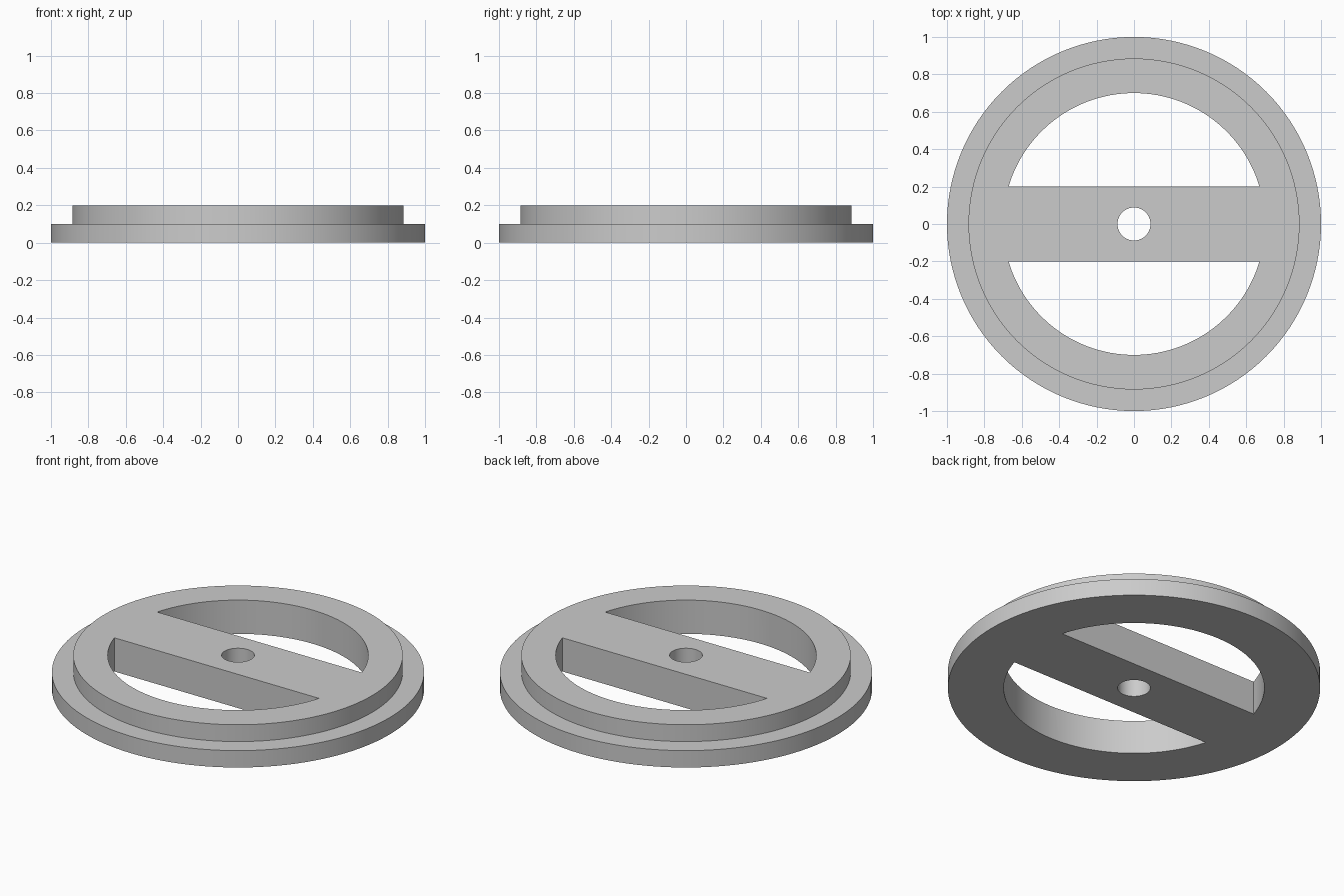
import bpy, bmesh
from math import asin, cos, sin, pi

if "Cube" in bpy.data.objects:
    bpy.data.objects.remove(bpy.data.objects["Cube"])

SEGMENTS = 128
RIM, STEP, OPENING, HOLE = 1.0, 0.885, 0.70, 0.088
LEDGE, TOP, BAR_HALF = 0.10, 0.20, 0.20

grey = bpy.data.materials.new("plain grey")
grey.use_nodes = True
grey.diffuse_color = (0.6, 0.6, 0.6, 1)
grey.node_tree.nodes["Principled BSDF"].inputs["Base Color"].default_value = grey.diffuse_color


def circle(radius):
    return [(radius * cos(2 * pi * i / SEGMENTS), radius * sin(2 * pi * i / SEGMENTS))
            for i in range(SEGMENTS)]


def stack(name, levels):
    """Closed solid skinned through outlines given as (points, height)."""
    bm = bmesh.new()
    rings = [[bm.verts.new((x, y, z)) for x, y in pts] for pts, z in levels]
    n = len(rings[0])
    for low, high in zip(rings, rings[1:]):
        for i in range(n):
            j = (i + 1) % n
            bm.faces.new((low[i], low[j], high[j], high[i]))
    bm.faces.new(rings[0][::-1])
    bm.faces.new(rings[-1])
    bmesh.ops.recalc_face_normals(bm, faces=bm.faces)
    mesh = bpy.data.meshes.new(name)
    bm.to_mesh(mesh)
    bm.free()
    mesh.materials.append(grey)
    obj = bpy.data.objects.new(name, mesh)
    bpy.context.collection.objects.link(obj)
    return obj


# Stepped disc
wheel = stack("stepped_wheel", [(circle(RIM), 0), (circle(RIM), LEDGE),
                                (circle(STEP), LEDGE), (circle(STEP), TOP)])

# Cutters: two circular segments either side of the bar, and the axle hole
start = asin(BAR_HALF / OPENING)
arc = [start + (pi - 2 * start) * i / 56 for i in range(57)]
outlines = {"axle_hole_cutter": circle(HOLE)}
for side, label in ((1, "back"), (-1, "front")):
    outlines[label + "_opening_cutter"] = [(side * OPENING * cos(a), side * OPENING * sin(a)) for a in arc]

for name, outline in outlines.items():
    cutter = stack(name, [(outline, -LEDGE), (outline, TOP + LEDGE)])
    cutter.hide_render = True
    cut = wheel.modifiers.new(name, "BOOLEAN")
    cut.operation, cut.solver, cut.object = "DIFFERENCE", "EXACT", cutter
    bpy.context.view_layer.objects.active = wheel
    bpy.ops.object.modifier_apply(modifier=name)
    bpy.data.objects.remove(cutter)

# Smooth round walls with crisp edges
bpy.ops.object.select_all(action="DESELECT")
wheel.select_set(True)
bpy.context.view_layer.objects.active = wheel
bpy.ops.object.shade_smooth_by_angle(angle=pi / 6)
